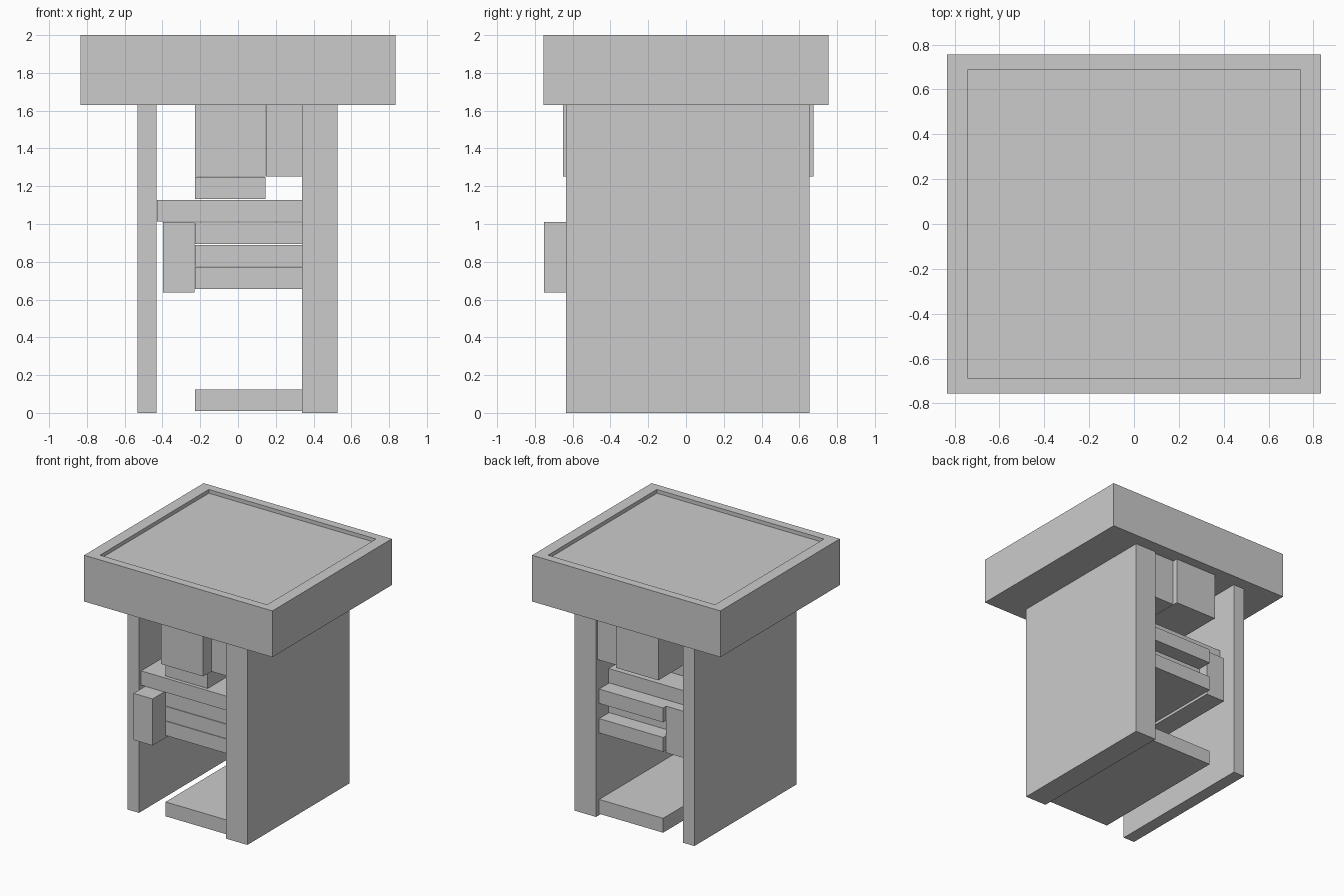
import bpy, bmesh

if "Cube" in bpy.data.objects:
    bpy.data.objects.remove(bpy.data.objects["Cube"])


def box(name, x, y, z):
    """Box from (min, max) ranges on each axis."""
    bm = bmesh.new()
    bmesh.ops.create_cube(bm, size=1)
    for v in bm.verts:
        for i, r in enumerate((x, y, z)):
            v.co[i] = r[0] if v.co[i] < 0 else r[1]
    mesh = bpy.data.meshes.new(name)
    bm.to_mesh(mesh)
    bm.free()
    ob = bpy.data.objects.new(name, mesh)
    bpy.context.collection.objects.link(ob)
    return ob


# Thick top with a shallow recessed panel
top = box("table_top", (-0.833, 0.833), (-0.755, 0.755), (1.63, 2.0))
bm = bmesh.new()
bm.from_mesh(top.data)
face = max(bm.faces, key=lambda f: f.calc_center_median().z)
bmesh.ops.inset_region(bm, faces=[face], thickness=0.08)
for v in face.verts:
    v.co.x = 0.74 if v.co.x > 0 else -0.74
    v.co.y = 0.688 if v.co.y > 0 else -0.688
# Second ring drops straight down to the recessed floor
bmesh.ops.inset_region(bm, faces=[face], thickness=0.0, use_even_offset=False)
for v in face.verts:
    v.co.z -= 0.03
bm.to_mesh(top.data)
bm.free()

# Side panels
box("left_panel", (-0.533, -0.432), (-0.635, 0.655), (0.0, 1.63))
box("right_panel", (0.338, 0.528), (-0.635, 0.655), (0.0, 1.63))

# Bottom shelf and full-width middle shelf
box("bottom_shelf", (-0.228, 0.338), (-0.59, 0.615), (0.01, 0.125))
box("middle_shelf", (-0.43, 0.338), (-0.61, 0.495), (1.013, 1.127))

# Stack of slabs below the middle shelf, the centre one shorter at the back
for i, back in enumerate((0.615, 0.495, 0.615)):
    z = 0.657 + i * 0.118
    box(f"stacked_slab_{i + 1}", (-0.228, 0.338), (-0.59, back), (z, z + 0.115))

# Long box beside the stack
box("side_box", (-0.398, -0.23), (-0.752, 0.58), (0.637, 1.01))

# Blocks hanging under the top, and the spacer below them
box("hanging_block", (-0.228, 0.145), (-0.65, 0.675), (1.252, 1.63))
box("hanging_side_block", (0.148, 0.338), (-0.545, 0.635), (1.252, 1.63))
box("spacer_slab", (-0.228, 0.145), (-0.59, 0.3), (1.132, 1.25))
